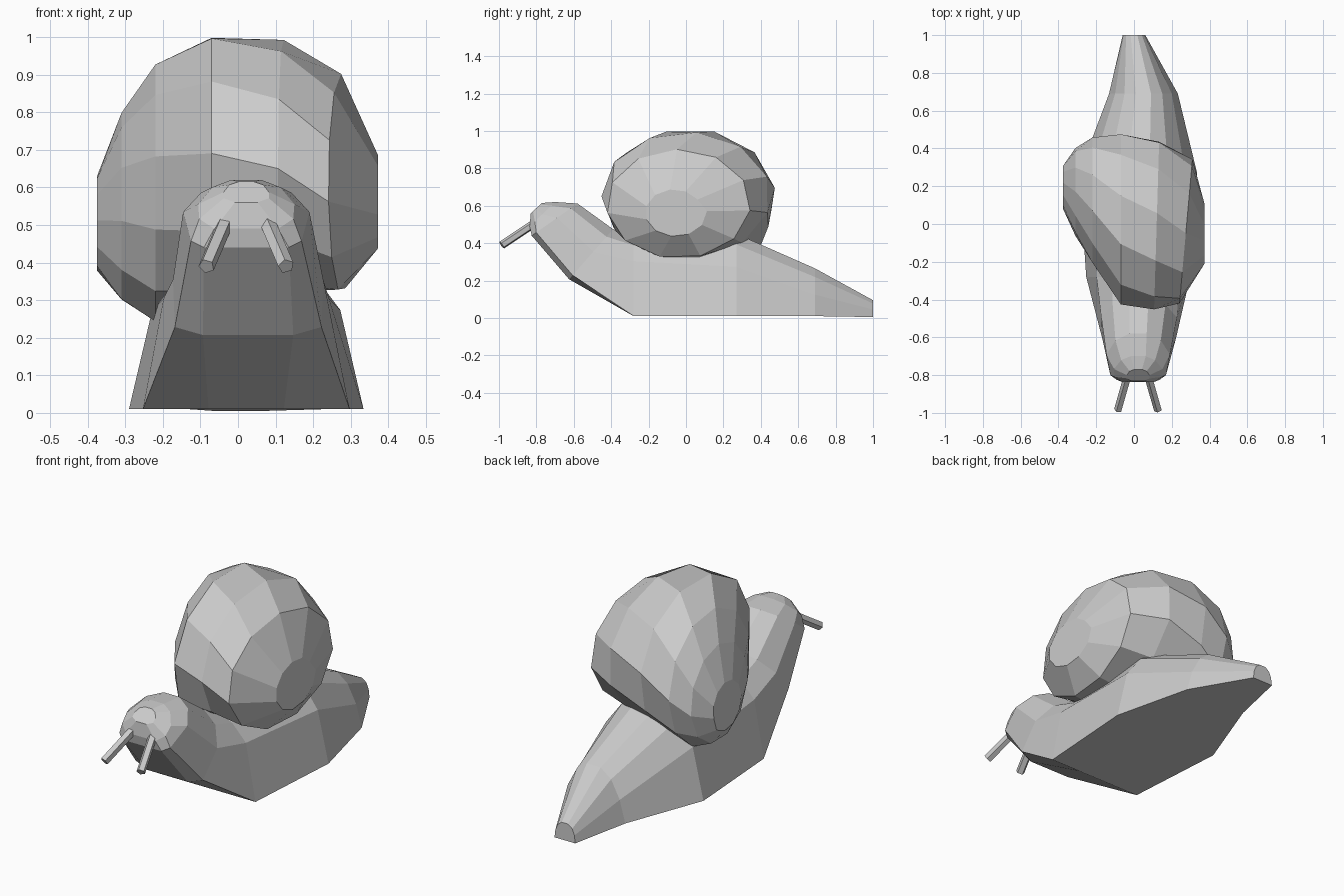
import bpy, bmesh
from math import sin, cos, tau
from mathutils import Vector

if "Cube" in bpy.data.objects:
    bpy.data.objects.remove(bpy.data.objects["Cube"])


def loft(name, rings):
    """Skin a list of closed rings and cap both ends."""
    bm = bmesh.new()
    loops = [[bm.verts.new(p) for p in ring] for ring in rings]
    n = len(loops[0])
    for a, b in zip(loops, loops[1:]):
        for i in range(n):
            j = (i + 1) % n
            bm.faces.new((a[i], a[j], b[j], b[i]))
    bm.faces.new(loops[0])
    bm.faces.new(loops[-1])
    bmesh.ops.recalc_face_normals(bm, faces=bm.faces)
    me = bpy.data.meshes.new(name)
    bm.to_mesh(me)
    bm.free()
    ob = bpy.data.objects.new(name, me)
    bpy.context.collection.objects.link(ob)
    return ob


def body_ring(cx, bottom, top, half):
    """Mirrored section: half is (width, fraction from bottom to top)."""
    (y0, z0), (y1, z1) = bottom, top
    right = [(cx + w, y0 + (y1 - y0) * t, z0 + (z1 - z0) * t) for w, t in half]
    left = [(2 * cx - x, y, z) for x, y, z in reversed(right)]
    return right + left


# Body: flat foot, pointed tail, raised head
loft("body", [body_ring(*s) for s in (
    (0.0, (1, 0.005), (1, 0.095),
     ((.02, 0), (.06, 0), (.055, .45), (.042, .8), (.018, 1))),
    (.05, (.69, .01), (.69, .265),
     ((.06, 0), (.182, 0), (.15, .45), (.10, .82), (.04, 1))),
    (.022, (.27, .01), (.27, .45),
     ((.1, 0), (.312, 0), (.25, .6), (.16, .87), (.06, 1))),
    (.022, (-.28, .01), (-.28, .43),
     ((.1, 0), (.275, 0), (.22, .7), (.14, .9), (.05, 1))),
    (.027, (-.625, .207), (-.39, .475),
     ((.12, 0), (.195, .08), (.20, .55), (.14, .85), (.05, 1))),
    (.022, (-.825, .44), (-.58, .612),
     ((.113, 0), (.147, .1), (.168, .55), (.12, .85), (.045, 1))),
    (.022, (-.836, .49), (-.70, .62),
     ((.085, 0), (.125, .2), (.128, .5), (.09, .85), (.04, 1))),
    (.022, (-.83, .56), (-.77, .615),
     ((.03, 0), (.06, .2), (.06, .5), (.045, .85), (.02, 1))),
)])


# Shell: faceted whorl skinned across the body, twisted like a coil
def shell_ring(x, cy, cz, ry, rz, tilt, twist, coil):
    ring = []
    n = 11
    for i in range(n):
        r = 1 + coil * (i / (n - 1) - .5)
        a = tau * i / n + twist
        dy = ry * r * cos(a)
        ring.append((x + tilt * dy, cy + dy, cz + rz * r * sin(a)))
    return ring


loft("shell", [shell_ring(*s) for s in (
    (.372, -.06, .567, .16, .127, 0, .60, .15),
    (.275, -.04, .61, .385, .292, .09, .45, 0),
    (.12, 0, .655, .452, .34, .03, .30, 0),
    (-.07, .025, .64, .455, .372, 0, .15, 0),
    (-.22, .12, .585, .338, .345, 0, 0, 0),
    (-.31, .17, .545, .235, .253, 0, -.15, 0),
    (-.375, .2, .51, .12, .125, 0, -.3, .15),
)])

# Feelers: thin five-sided stalks
for side, sign in (("left", -1), ("right", 1)):
    start = Vector((.022 + sign * .05, -.79, .52))
    end = Vector((.022 + sign * .106, -.985, .39))
    d = (end - start).normalized()
    u = d.cross(Vector((0, 0, 1))).normalized()
    v = d.cross(u)
    loft("feeler_" + side, [
        [p + .022 * (u * cos(tau * i / 5) + v * sin(tau * i / 5)) for i in range(5)]
        for p in (start, end)])
